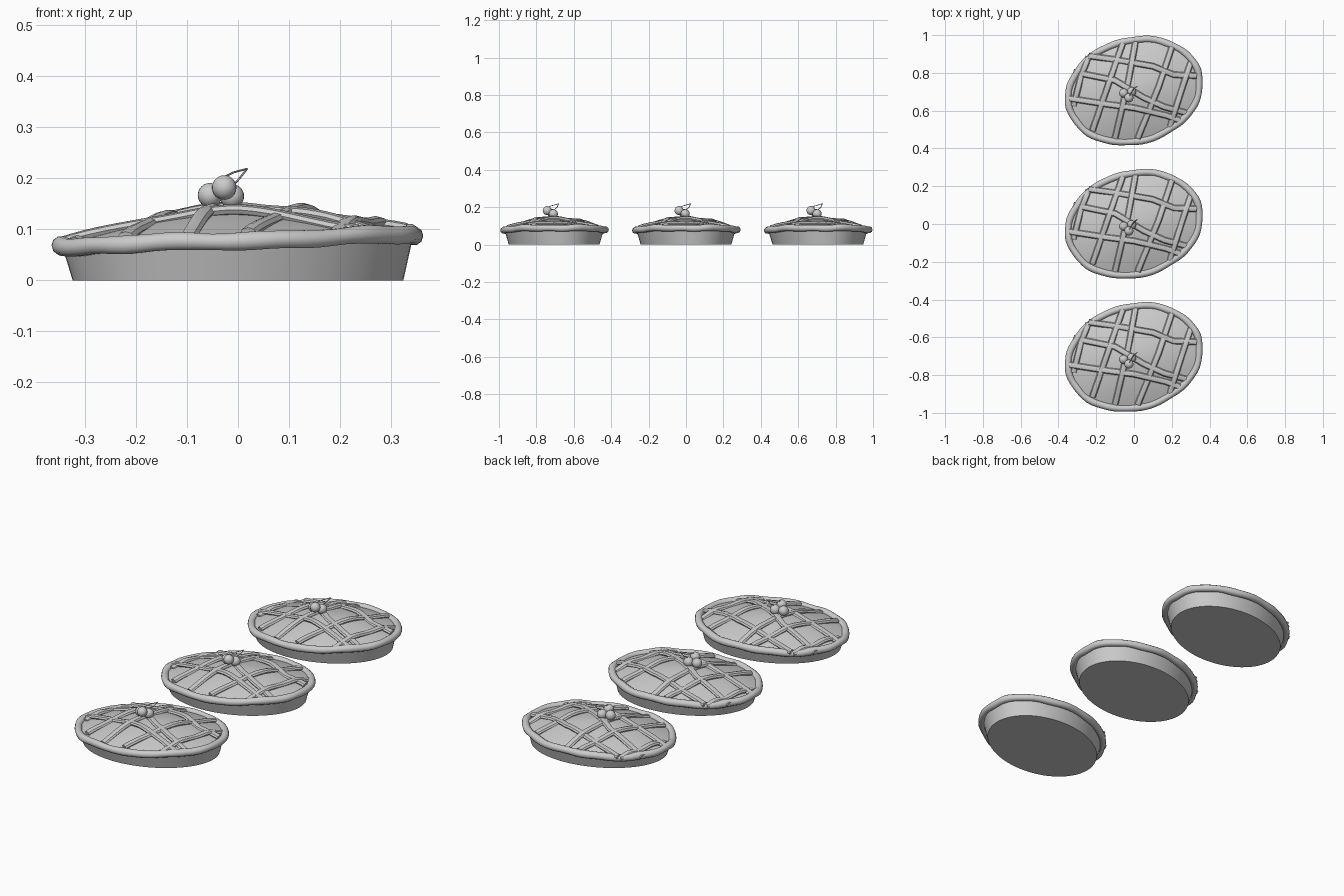
import bpy, bmesh
from math import sin, cos, pi, radians, hypot
from mathutils import Vector

if "Cube" in bpy.data.objects:
    bpy.data.objects.remove(bpy.data.objects["Cube"])

TILT = radians(15)
A, B = 0.353, 0.266          # rim centreline half axes
parts = []


def oval(a, b, t):
    x, y = a * cos(t), b * sin(t)
    return x * cos(TILT) - y * sin(TILT), x * sin(TILT) + y * cos(TILT)


def ratio(x, y):
    u, v = x * cos(TILT) + y * sin(TILT), y * cos(TILT) - x * sin(TILT)
    return hypot(u / A, v / B)


def rim_z(x):
    return 0.078 + 0.035 * x


def dome(x, y):
    r = min(ratio(x, y), 1)
    return rim_z(x) + (0.141 - 0.078) * (1 - r ** 1.6)


def finish(name, bm, angle=40):
    bmesh.ops.recalc_face_normals(bm, faces=bm.faces)
    me = bpy.data.meshes.new(name)
    bm.to_mesh(me)
    bm.free()
    ob = bpy.data.objects.new(name, me)
    bpy.context.collection.objects.link(ob)
    bpy.ops.object.select_all(action='DESELECT')
    ob.select_set(True)
    bpy.context.view_layer.objects.active = ob
    bpy.ops.object.shade_smooth_by_angle(angle=radians(angle))
    parts.append(ob)


def bridge(bm, r1, r2):
    n = len(r1)
    for i in range(n):
        bm.faces.new((r1[i], r1[(i + 1) % n], r2[(i + 1) % n], r2[i]))


def tube(name, path, w, h, closed=False, sides=10, wobble=0.0):
    bm = bmesh.new()
    path = [Vector(p) for p in path]
    n = len(path)
    rings = []
    for i, p in enumerate(path):
        a = path[(i - 1) % n] if closed else path[max(i - 1, 0)]
        b = path[(i + 1) % n] if closed else path[min(i + 1, n - 1)]
        d = (b - a).normalized()
        side = d.cross(Vector((0, 0, 1))).normalized()
        up = side.cross(d)
        k = 1 + wobble * sin(i * 1.1) * cos(i * 0.37)
        rings.append([bm.verts.new(p + side * w * k * cos(2 * pi * j / sides)
                                   + up * h * k * sin(2 * pi * j / sides)) for j in range(sides)])
    for r1, r2 in zip(rings, rings[1:]):
        bridge(bm, r1, r2)
    if closed:
        bridge(bm, rings[-1], rings[0])
    else:
        bm.faces.new(rings[0])
        bm.faces.new(rings[-1])
    finish(name, bm)


def strip(name, pts, phase):
    # lay a pastry strip over the dome, rising and dipping for the weave
    path = []
    for (x0, y0), (x1, y1) in zip(pts, pts[1:]):
        for k in range(10):
            path.append((x0 + (x1 - x0) * k / 10, y0 + (y1 - y0) * k / 10))
    path.append(pts[-1])
    n = len(path) - 1
    path = [(x, y, dome(x, y) + 0.004 + 0.004 * cos(4 * pi * i / n + phase))
            for i, (x, y) in enumerate(path)]
    tube(name, path, 0.017, 0.011, sides=8)


# dish: tapered oval tin with flat base
N = 64
bm = bmesh.new()
low = [bm.verts.new((*oval(0.33, 0.235, 2 * pi * i / N), 0)) for i in range(N)]
high = []
for i in range(N):
    x, y = oval(0.35, 0.258, 2 * pi * i / N)
    high.append(bm.verts.new((x, y, rim_z(x))))
bridge(bm, low, high)
bm.faces.new(low)
finish("dish", bm)

# filling: low dome inside the rim
bm = bmesh.new()
rings = []
for k in range(1, 11):
    ring = []
    for i in range(N):
        x, y = oval(A * k / 10, B * k / 10, 2 * pi * i / N)
        ring.append(bm.verts.new((x, y, dome(x, y))))
    rings.append(ring)
top = bm.verts.new((0, 0, dome(0, 0)))
for i in range(N):
    bm.faces.new((top, rings[0][i], rings[0][(i + 1) % N]))
for r1, r2 in zip(rings, rings[1:]):
    bridge(bm, r1, r2)
finish("filling", bm)

# crust rim: uneven rolled edge
path = []
for i in range(72):
    t = 2 * pi * i / 72
    k = 1 + 0.006 * sin(7 * t) + 0.004 * sin(12 * t + 1)
    x, y = oval(A * k, B * k, t)
    path.append((x, y, rim_z(x) + 0.002 * sin(5 * t) + 0.0015 * sin(11 * t)))
tube("crust_rim", path, 0.018, 0.018, closed=True, wobble=0.08)

# lattice strips, crosswise then lengthwise
cross = [[(-.24, .185), (-.1, .165), (.1, .13), (.21, .085), (.33, .08)],
         [(-.32, .10), (-.1, .055), (.05, -.035), (.16, -.085), (.29, -.12)],
         [(-.345, -.04), (-.15, -.07), (0, -.09), (.17, -.13), (.25, -.16)]]
length = [[(-.24, .18), (-.28, .08), (-.32, -.08)],
          [(-.06, .25), (-.13, .05), (-.22, -.21)],
          [(.01, .27), (-.03, .05), (-.10, -.25)],
          [(.20, .23), (.13, .02), (.02, -.25)],
          [(.30, .15), (.25, .0), (.19, -.19)]]
for i, p in enumerate(cross):
    strip(f"cross_strip_{i + 1}", p, pi * i)
for i, p in enumerate(length):
    strip(f"length_strip_{i + 1}", p, pi * (i + 1))

# cherries and stems
for i, c in enumerate([(-.055, -.012, .167), (-.012, -.004, .165), (-.027, -.037, .182)]):
    bm = bmesh.new()
    bmesh.ops.create_uvsphere(bm, u_segments=20, v_segments=12, radius=0.024)
    bmesh.ops.translate(bm, vec=c, verts=bm.verts)
    finish(f"cherry_{i + 1}", bm, 60)
tip = (.018, .025, .219)
tube("stem_1", [(-.026, -.03, .203), (-.008, 0, .212), tip], .002, .002, sides=6)
tube("stem_2", [(-.01, 0, .186), (.003, .016, .2), tip], .002, .002, sides=6)

# three pies in a row
for ob in list(parts):
    base = ob.name
    for tag, y in (("front", -0.705), ("back", 0.705)):
        c = ob.copy()
        c.name = f"{tag}_{base}"
        c.location.y = y
        bpy.context.collection.objects.link(c)
    ob.name = f"middle_{base}"
